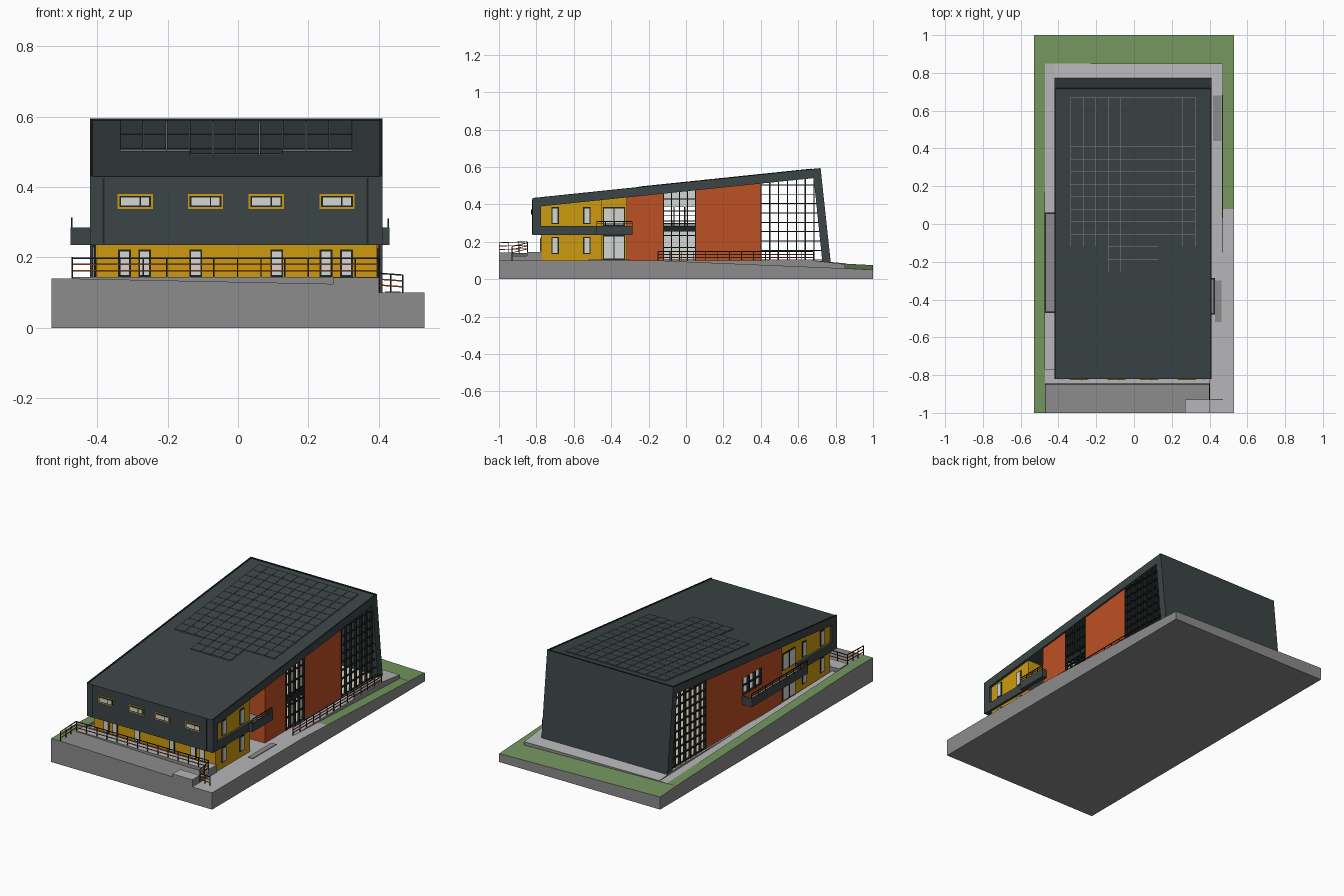
import bpy, bmesh
from mathutils import Vector

cube = bpy.data.objects.get("Cube")
if cube:
    bpy.data.objects.remove(cube)


def material(name, rgb):
    m = bpy.data.materials.new(name)
    m.use_nodes = True
    lin = [(c / 255 / 12.92 if c < 11 else ((c / 255 + .055) / 1.055) ** 2.4) for c in rgb]
    m.diffuse_color = (*lin, 1)
    m.node_tree.nodes["Principled BSDF"].inputs["Base Color"].default_value = (*lin, 1)
    return m


CHARCOAL = material("charcoal cladding", (60, 69, 70))
BLACK = material("black metal", (32, 36, 37))
YELLOW = material("yellow render", (206, 155, 14))
ORANGE = material("burnt orange", (190, 80, 36))
GREEN = material("grass green", (116, 150, 94))
GREY = material("concrete grey", (140, 140, 140))
PALE = material("pale paving", (182, 182, 184))
WHITE = material("window off white", (212, 215, 212))
CREAM = material("interior cream", (214, 203, 178))


class Part:
    """Collects pieces into one mesh object."""

    def __init__(self, name):
        self.name, self.bm, self.mats = name, bmesh.new(), []

    def slot(self, mat):
        if mat not in self.mats:
            self.mats.append(mat)
        return self.mats.index(mat)

    def loft(self, a, b, mat, rule=None):
        """Solid between two matching outlines; rule(normal) may recolour faces."""
        va = [self.bm.verts.new(p) for p in a]
        vb = [self.bm.verts.new(p) for p in b]
        n = len(va)
        faces = [self.bm.faces.new(va), self.bm.faces.new(vb[::-1])]
        for i in range(n):
            j = (i + 1) % n
            faces.append(self.bm.faces.new((va[j], va[i], vb[i], vb[j])))
        bmesh.ops.recalc_face_normals(self.bm, faces=faces)
        for f in faces:
            f.normal_update()
            f.material_index = self.slot((rule and rule(f.normal)) or mat)

    def prism(self, x0, x1, outline, mat, rule=None):
        self.loft([(x0, y, z) for y, z in outline], [(x1, y, z) for y, z in outline], mat, rule)

    def box(self, x0, x1, y0, y1, z0, z1, mat, rule=None):
        self.prism(x0, x1, [(y0, z0), (y1, z0), (y1, z1), (y0, z1)], mat, rule)

    def bar(self, p, q, mat, r=.002):
        p, q = Vector(p), Vector(q)
        d = (q - p).normalized()
        u = d.cross(Vector((0, 0, 1)) if abs(d.z) < .9 else Vector((1, 0, 0))).normalized() * r
        v = d.cross(u)
        ring = [u + v, u - v, -u - v, v - u]
        self.loft([p + o for o in ring], [q + o for o in ring], mat)

    def done(self):
        me = bpy.data.meshes.new(self.name)
        self.bm.to_mesh(me)
        self.bm.free()
        for m in self.mats:
            me.materials.append(m)
        bpy.context.collection.objects.link(bpy.data.objects.new(self.name, me))


def under(y):
    return .39 + (y + .77) * .1034      # underside of the roof


def top(y):
    return .43 + (y + .82) * .1039      # upper side of the roof


# Ground: blocks with four corner heights and a coloured top
def ground(name, x0, x1, y0, y1, heights, mat):
    c = [(x0, y0), (x1, y0), (x1, y1), (x0, y1)]
    g = Part(name)
    g.loft([(x, y, 0) for x, y in c], [(x, y, h) for (x, y), h in zip(c, heights)], GREY,
           lambda n: mat if n.z > .5 else None)
    g.done()


ground("left_lawn_front", -.53, -.47, -1, -.8, (.14, .14, .14, .14), GREEN)
ground("left_lawn", -.53, -.47, -.8, .85, (.14, .14, .083, .083), GREEN)
ground("back_lawn", -.53, .53, .85, 1, (.083, .058, .05, .075), GREEN)
ground("right_lawn", .47, .53, .08, .85, (.09, .09, .058, .058), GREEN)
ground("right_paving", .47, .53, -.15, .08, (.1, .1, .09, .09), PALE)
ground("right_paving_front", .47, .53, -1, -.15, (.1,) * 4, PALE)
ground("corner_paving", .4, .47, -1, -.77, (.1,) * 4, PALE)
ground("left_path", -.47, -.42, -.77, .85, (.12, .12, .083, .083), PALE)
ground("main_paving", -.42, .47, -.77, .68, (.1,) * 4, PALE)
ground("back_paving", -.42, .47, .68, .85, (.1, .1, .08, .085), PALE)
ground("front_terrace", -.47, .4, -.85, -.77, (.145,) * 4, PALE)
ground("front_ramp", -.47, .27, -1, -.85, (.14, .125, .125, .14), GREY)
ground("ramp_landing", .27, .4, -.93, -.85, (.125,) * 4, GREY)
ground("landing_block", .27, .4, -1, -.93, (.143,) * 4, PALE)

p = Part("ground_plates")
p.box(.43, .462, -.52, -.3, .1, .104, GREY)
p.box(.418, .462, .44, .68, .1, .104, GREY)
p.loft([(-.465, -1, .078), (-.465, -1, .092), (.17, -1, .08), (.17, -1, .077)],
       [(-.465, -.999, .078), (-.465, -.999, .092), (.17, -.999, .08), (.17, -.999, .077)], PALE)
p.done()

# Folded shell: upper front, roof, leaning back wall, first-floor slab
XL, XR = -.42, .41
shell = Part("roof_shell")
shell.prism(XL, XR, [(-.82, .235), (-.82, .43), (.72, .59), (.775, .08), (.73, .08), (.683, under(.683)),
                     (-.775, under(-.775)), (-.775, .285), (-.45, .285), (-.45, .235)], CHARCOAL)
shell.done()
trim = Part("roof_edge_trim")
for x in (XL, XR - .008):
    trim.prism(x, x + .008, [(-.82, .43), (.72, .59), (.72, .594), (-.82, .434)], BLACK)
trim.box(XL, XR, .712, .72, .588, .594, BLACK)
for x in (-.385, .365):
    trim.box(x, x + .006, -.824, -.82, .24, .425, BLACK)
trim.done()

# Roof panels over a thin backing
panels = Part("roof_panels")


def panel_field(x0, cols, y0, rows, s=.066):
    def slab(xa, xb, ya, yb, h, mat):
        panels.prism(xa, xb, [(ya, top(ya)), (yb, top(yb)), (yb, top(yb) + h), (ya, top(ya) + h)], mat)
    slab(x0, x0 + cols * s, y0, y0 + rows * s, .002, GREY)
    for i in range(cols):
        for j in range(rows):
            x, y = x0 + i * s, y0 + j * s
            slab(x + .001, x + s - .001, y + .001, y + s - .001, .006, CHARCOAL)


panel_field(-.335, 10, -.12, 12)
panel_field(-.137, 4, -.252, 2)
panels.done()

# Yellow front volume with a recessed entrance on one side
WL, WR, REC = -.405, .395, .3


def under_roof(y0, y1, z0=.1, z1=None):
    return [(y0, z0), (y1, z0), (y1, z1 or under(y1) + .004), (y0, z1 or under(y0) + .004)]


v = Part("yellow_volume")
v.prism(WL, REC, under_roof(-.775, -.315), YELLOW, lambda n: WHITE if n.y > .9 else None)
v.prism(REC, WR, under_roof(-.775, -.45), YELLOW)
v.done()

# Orange side walls, off-white inside
o = Part("orange_walls")
inner_l = lambda n: WHITE if n.x > .9 else None
inner_r = lambda n: WHITE if n.x < -.9 else None
for y0, y1, z0, z1 in [(-.315, -.12, .1, None), (.05, .4, .1, None), (-.12, .05, .1, .285), (-.12, .05, .385, None)]:
    o.prism(WL - .005, WL + .012, under_roof(y0, y1, z0, z1), ORANGE, inner_l)
for y0, y1 in [(-.315, -.12), (.05, .4)]:
    o.prism(WR - .012, WR + .005, under_roof(y0, y1), ORANGE, inner_r)
o.prism(REC, WR + .005, under_roof(-.318, -.306), ORANGE)
o.done()
f = Part("interior_floor")
f.box(WL, WR, -.315, .735, .1, .104, CREAM)
f.done()

# Curtain glazing grids
g = Part("glazing_bars")


def glazing(x, y0, y1, n, z0=.1, z1=None, step=.05):
    lean = y1 > .6
    for i in range(n + 1):
        y = y0 + (y1 - y0) * i / n
        g.box(x - .008, x + .008, y - .003, y + .003, z0, z1 or under(y), BLACK)
    z = z0 + .004
    while z < (z1 or under(y1)):
        a = max(y0, -.77 + (z - .39) / .1034)
        b = .73 - (z - .08) * .1 if lean else y1
        if a < b:
            g.box(x - .006, x + .006, a, b, z - .0025, z + .0025, BLACK)
        z += step


for x in (WL, WR):
    glazing(x, .4, .685, 6)
glazing(WR, -.12, .05, 4, step=.065)
g.box(WR - .008, WR + .006, -.12, .05, .255, .285, BLACK)
glazing(WL, -.12, .05, 3, .285, .385)
g.done()

# Windows and doors as thin plates: dark frame, pale pane
w = Part("windows_and_doors")


def side_window(x, s, y, half, z0, z1, split=False):
    for k, (inset, mat) in enumerate([(0, BLACK), (.006, WHITE)]):
        d = s * (.004 + .002 * k)
        w.box(min(x, x + d), max(x, x + d), y - half + inset, y + half - inset, z0 + inset, z1 - inset, mat)
    if split:
        w.box(min(x, x + s * .008), max(x, x + s * .008), y - .003, y + .003, z0, z1, BLACK)


def front_window(y, x, half, z0, z1, border=None, split=False):
    layers = ([border] if border else []) + [BLACK, WHITE]
    for k, mat in enumerate(layers):
        i = .005 * k
        w.box(x - half + i, x + half - i, y - .003 - .002 * k, y, z0 + i, z1 - i, mat)
    if split:
        w.box(x + .012, x + .016, y - .009, y, z0 + .01, z1 - .01, BLACK)


for x, s in ((WL, -1), (WR, 1)):
    for y in (-.7, -.53):
        side_window(x, s, y, .02, .135, .225)
        side_window(x, s, y, .02, .295, .385)
    dx = x if s < 0 else REC
    side_window(dx, s, -.385, .06, .104, .235, True)
    side_window(dx, s, -.385, .06, .285, .385, True)
for x in (-.292, -.092, .08, .281):
    front_window(-.82, x, .05, .338, .38, YELLOW, True)
for x in (-.322, -.265, -.12, .11, .25, .308):
    front_window(-.775, x, .018, .145, .222)
w.done()

# Balconies: grey floor, dark parapet
b = Part("balconies")
for xa, xb, edge, y0, y1 in [(-.475, WL, -.475, -.47, .06), (REC, .43, .422, -.48, -.285)]:
    if xa == REC:
        b.box(REC, WR, -.45, -.318, .235, .25, GREY)
        xa = .4
    b.box(xa, xb, y0, y1, .235, .25, CHARCOAL, lambda n: GREY if n.z > .9 else None)
    b.box(edge, edge + .008, y0, y1, .235, .285, CHARCOAL)
    for y in (y0, y1 - .008):
        b.box(xa, xb, y, y + .008, .235, .285, CHARCOAL)
b.done()

# Railings: dark posts, orange rails, dark handrail
r = Part("railings")


def railing(p, q, h, posts, rails=3):
    p, q = Vector(p), Vector(q)
    up = Vector((0, 0, h))
    for i in range(posts):
        a = p.lerp(q, i / (posts - 1))
        r.bar(a, a + up, BLACK)
    for k in range(1, rails + 1):
        r.bar(p + up * k / rails, q + up * k / rails, BLACK if k == rails else ORANGE)


railing((-.47, -.847, .145), (.4, -.847, .145), .053, 14)
railing((-.47, -.998, .14), (-.47, -.847, .145), .055, 4)
railing((.4, -.93, .125), (.4, -.847, .145), .05, 3)
railing((.4, -.93, .105), (.468, -.93, .1), .05, 3)
railing((.467, -.15, .1), (.467, .68, .1), .048, 14)
railing((-.472, -.467, .285), (-.472, .057, .285), .026, 9, 2)
railing((.427, -.477, .285), (.427, -.288, .285), .024, 5, 2)
r.done()
